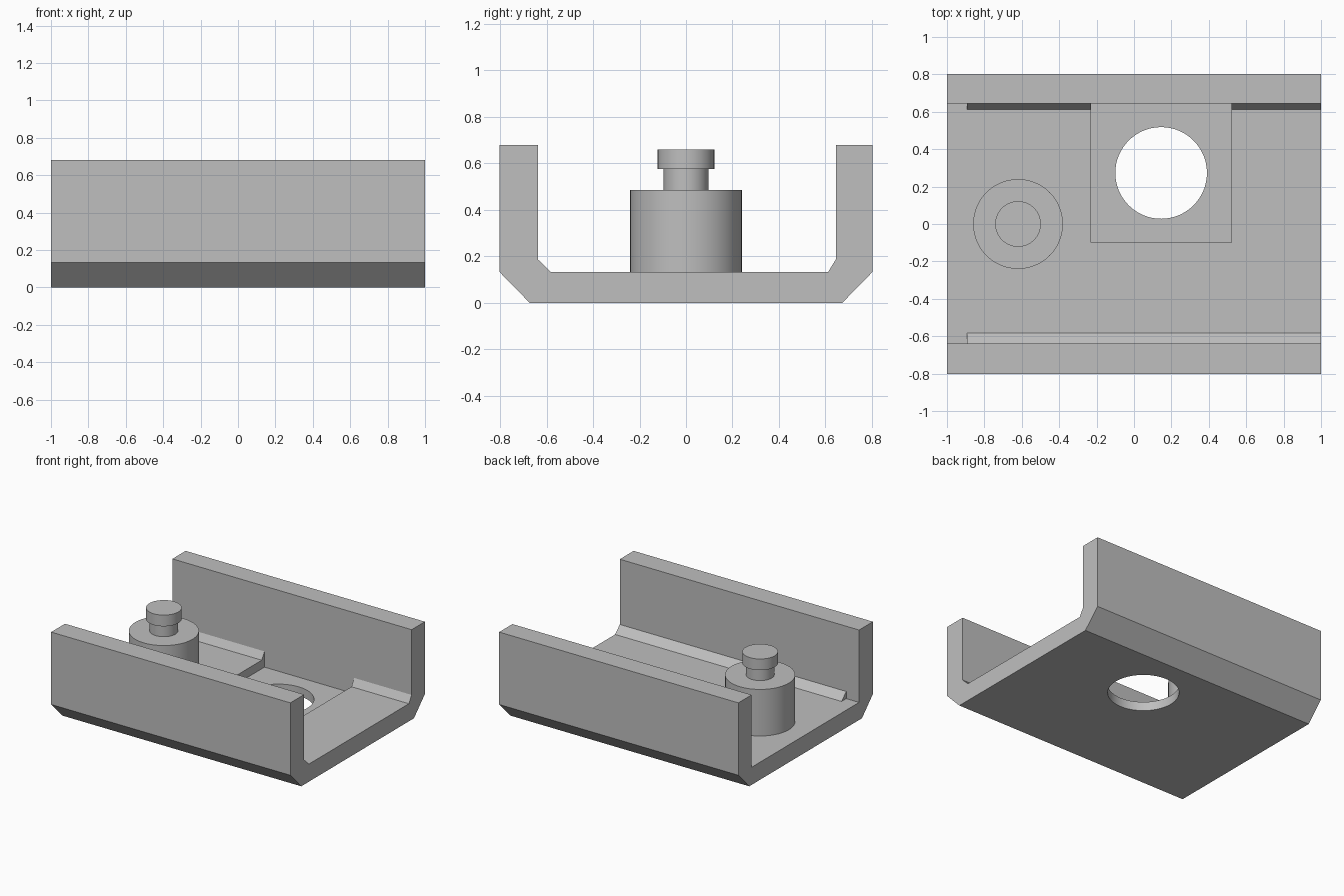
import bpy, bmesh
from math import radians

cube = bpy.data.objects.get("Cube")
if cube:
    bpy.data.objects.remove(cube, do_unlink=True)

grey = bpy.data.materials.new("plain grey")
grey.use_nodes = True
colour = (0.52, 0.52, 0.52, 1)
grey.diffuse_color = colour
grey.node_tree.nodes["Principled BSDF"].inputs["Base Color"].default_value = colour

FLOOR = 0.133          # top of the channel floor
BACK, FRONT = 0.645, -0.638   # inner wall faces


def finish(name, bm):
    bmesh.ops.recalc_face_normals(bm, faces=bm.faces)
    mesh = bpy.data.meshes.new(name)
    bm.to_mesh(mesh)
    bm.free()
    mesh.materials.append(grey)
    obj = bpy.data.objects.new(name, mesh)
    bpy.context.collection.objects.link(obj)
    return obj


def extrude_x(name, profile, x0, x1):
    """Prism along x from a (y, z) profile."""
    bm = bmesh.new()
    face = bm.faces.new([bm.verts.new((x0, y, z)) for y, z in profile])
    grown = bmesh.ops.extrude_face_region(bm, geom=[face])["geom"]
    verts = [g for g in grown if isinstance(g, bmesh.types.BMVert)]
    bmesh.ops.translate(bm, verts=verts, vec=(x1 - x0, 0, 0))
    return finish(name, bm)


def turned(name, x, y, outline, sides=64):
    """Solid of revolution from an (r, z) outline that starts and ends on the axis."""
    bm = bmesh.new()
    verts = [bm.verts.new((r, 0, z)) for r, z in outline]
    edges = [bm.edges.new(pair) for pair in zip(verts, verts[1:])]
    bmesh.ops.spin(bm, geom=verts + edges, cent=(0, 0, 0), axis=(0, 0, 1),
                   angle=radians(360), steps=sides)
    bmesh.ops.remove_doubles(bm, verts=bm.verts, dist=1e-4)
    bmesh.ops.translate(bm, verts=bm.verts, vec=(x, y, 0))
    return finish(name, bm)


def smooth(obj):
    bpy.ops.object.select_all(action='DESELECT')
    obj.select_set(True)
    bpy.context.view_layer.objects.active = obj
    bpy.ops.object.shade_smooth_by_angle(angle=radians(30))


def cut(obj, cutter):
    mod = obj.modifiers.new("cut", 'BOOLEAN')
    mod.operation = 'DIFFERENCE'
    mod.solver = 'EXACT'
    mod.object = cutter
    cutter.hide_render = True
    bpy.context.view_layer.objects.active = obj
    bpy.ops.object.modifier_apply(modifier=mod.name)
    bpy.data.objects.remove(cutter, do_unlink=True)


# U-shaped channel with chamfered lower edges
channel = extrude_x("channel", [
    (-0.673, 0), (0.673, 0), (0.803, FLOOR), (0.803, 0.68), (BACK, 0.68),
    (BACK, FLOOR), (FRONT, FLOOR), (FRONT, 0.68), (-0.803, 0.68),
    (-0.803, FLOOR)], -1, 1)

# Square pocket in the floor, then the round through hole
p0, p1 = -0.23, 0.52
cut(channel, extrude_x("pocket_cutter", [
    (-0.10, 0.068), (BACK, 0.068), (BACK, 0.3), (-0.10, 0.3)], p0, p1))
cut(channel, turned("hole_cutter", 0.145, 0.273, [
    (0, -0.1), (0.245, -0.1), (0.245, 0.3), (0, 0.3)]))
smooth(channel)

# Sloped strips in the inner corners; the back one is broken by the pocket
top = 0.187
front_slope = [(FRONT, FLOOR), (-0.582, FLOOR), (FRONT, top)]
back_slope = [(BACK, FLOOR), (0.612, FLOOR), (BACK, top)]
extrude_x("front_corner_strip", front_slope, -0.893, 1)
extrude_x("back_corner_strip_a", back_slope, -0.893, p0)
extrude_x("back_corner_strip_b", back_slope, p1, 1)

# Stepped round post with neck and cap
smooth(turned("post", -0.62, 0, [
    (0, FLOOR), (0.24, FLOOR), (0.24, 0.485), (0.097, 0.485),
    (0.097, 0.575), (0.122, 0.575), (0.122, 0.66), (0, 0.66)]))
